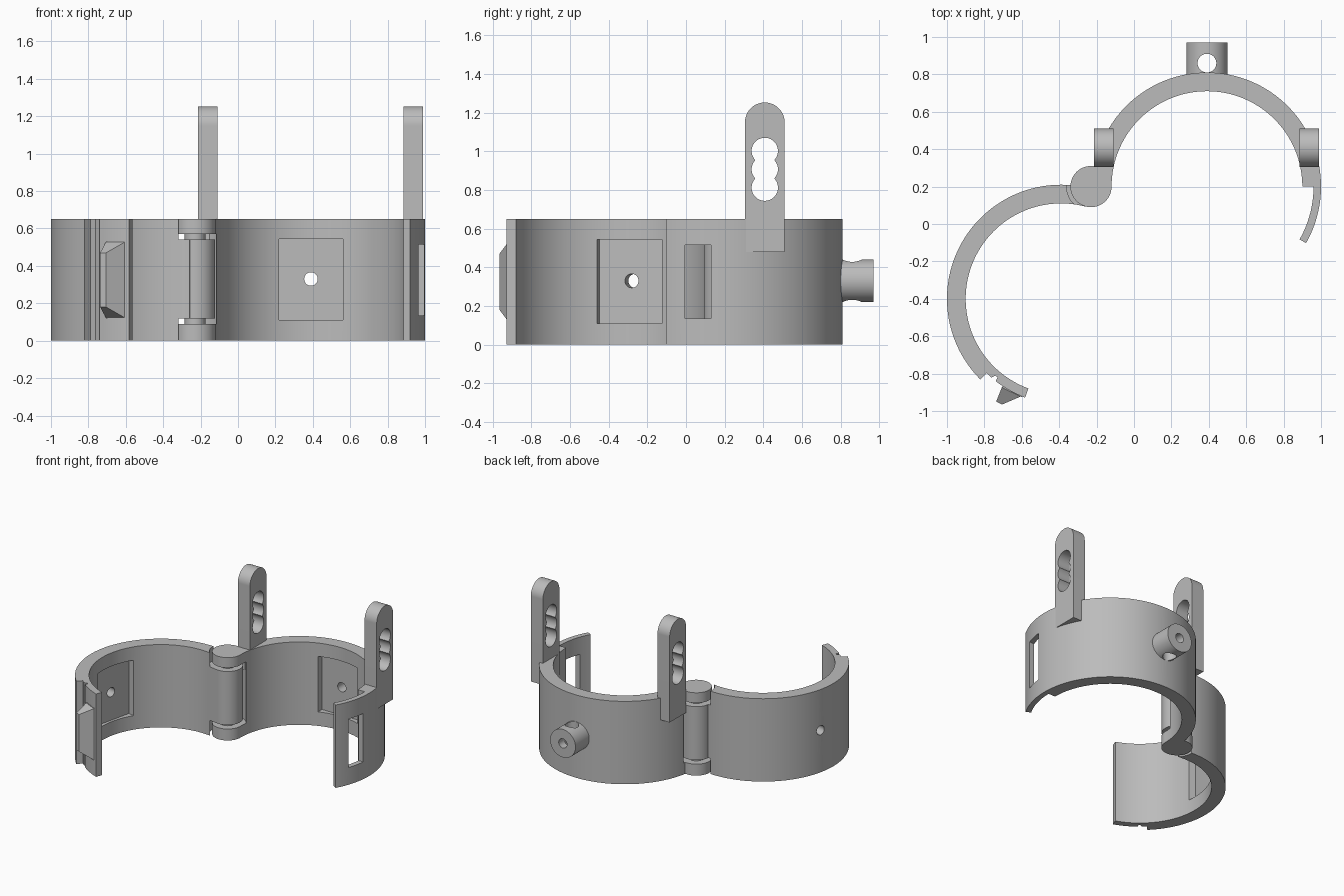
import bpy
import bmesh
from math import cos, sin, radians
from mathutils import Matrix

cube = bpy.data.objects.get("Cube")
if cube:
    bpy.data.objects.remove(cube)

grey = bpy.data.materials.new("plain_grey")
grey.use_nodes = True
COLOUR = (0.5, 0.5, 0.5, 1)
grey.diffuse_color = COLOUR
grey.node_tree.nodes["Principled BSDF"].inputs["Base Color"].default_value = COLOUR

HEIGHT, OUTER, INNER = 0.65, 0.61, 0.51
A = (0.39, 0.20)       # centre of the rear band
B = (-0.39, -0.40)     # centre of the front band
PIN = (-0.23, 0.20)    # hinge axis
MID = 0.33


def arc(centre, r, start, end):
    """Points along an arc, angles in degrees."""
    n = max(2, int(abs(end - start) / 2.5))
    angles = [radians(start + (end - start) * i / n) for i in range(n + 1)]
    return [(centre[0] + r * cos(t), centre[1] + r * sin(t)) for t in angles]


def circle(centre, r):
    return arc(centre, r, 0, 360)[:-1]


def rect(x0, x1, y0, y1):
    return [(x0, y0), (x1, y0), (x1, y1), (x0, y1)]


def loft(name, bottom, top):
    """Solid between two matching rings of 3D points."""
    bm = bmesh.new()
    lo = [bm.verts.new(p) for p in bottom]
    hi = [bm.verts.new(p) for p in top]
    bm.faces.new(lo[::-1])
    bm.faces.new(hi)
    for i in range(len(lo)):
        j = (i + 1) % len(lo)
        bm.faces.new((lo[i], lo[j], hi[j], hi[i]))
    bmesh.ops.recalc_face_normals(bm, faces=bm.faces)
    mesh = bpy.data.meshes.new(name)
    bm.to_mesh(mesh)
    bm.free()
    mesh.materials.append(grey)
    obj = bpy.data.objects.new(name, mesh)
    bpy.context.collection.objects.link(obj)
    return obj


def prism(name, pts, lo, hi, axis="z"):
    place = {"z": lambda a, b, h: (a, b, h),
             "y": lambda a, b, h: (a, h, b),
             "x": lambda a, b, h: (h, a, b)}[axis]
    return loft(name, [place(a, b, lo) for a, b in pts], [place(a, b, hi) for a, b in pts])


def activate(obj):
    bpy.ops.object.select_all(action="DESELECT")
    obj.select_set(True)
    bpy.context.view_layer.objects.active = obj


def combine(obj, others, operation="DIFFERENCE"):
    """Apply booleans and discard the helper solids."""
    for other in others:
        mod = obj.modifiers.new("cut", "BOOLEAN")
        mod.operation, mod.solver, mod.object = operation, "EXACT", other
        activate(obj)
        bpy.ops.object.modifier_apply(modifier=mod.name)
        bpy.data.objects.remove(other)


def pad_cutters(centre, angle):
    """Flat pad recess and screw hole through a band wall, aimed at an angle."""
    recess = prism("pad_cutter", rect(0.3, 0.53, -0.172, 0.172), 0.11, 0.545)
    hole = prism("hole_cutter", circle((0, MID), 0.036), 0.3, 0.8, "x")
    turn = Matrix.Translation((*centre, 0)) @ Matrix.Rotation(radians(angle), 4, "Z")
    for cutter in (recess, hole):
        cutter.data.transform(turn)
    return [recess, hole]


# Rear band with its thin outer latch strip
rear_band = prism("rear_band", arc(A, OUTER, 180, -29.7) + arc(A, 0.57, -29.7, 0)
                  + arc(A, INNER, 0, 180), 0, HEIGHT)
window = prism("window_cutter", rect(0.8, 1.1, -0.005, 0.13), 0.135, 0.515)
knuckle_room = prism("knuckle_cutter", circle(PIN, 0.13), 0.09, 0.57)
combine(rear_band, pad_cutters(A, 90) + [window, knuckle_room])

# Front band with its thin inner latch strip and small groove
front_band = prism("front_band", arc(B, OUTER, 75, 225) + arc(B, 0.562, 225, 228.5)
                   + arc(B, 0.54, 229.5, 231) + arc(B, 0.562, 231.5, 250)
                   + arc(B, INNER, 250, 75), 0, HEIGHT)
room = [prism("end_cutter", circle(PIN, 0.13), lo, hi)
        for lo, hi in ((-0.1, 0.12), (0.54, 0.8))]
combine(front_band, pad_cutters(B, 167) + room)

# Hinge: end knuckles on the rear band, middle knuckle on the front band, one pin
knuckle_outline = arc(PIN, 0.11, 90, 360) + [(-0.12, 0.31)]
end_knuckles = [prism(name, knuckle_outline, lo, hi) for name, lo, hi in
                (("lower_knuckle", 0, 0.09), ("upper_knuckle", 0.57, HEIGHT))]
middle_knuckle = prism("middle_knuckle", circle(PIN, 0.108), 0.12, 0.54)
hinge_pin = prism("hinge_pin", circle(PIN, 0.055), 0.05, 0.6)

# Upright tabs with three overlapping adjustment holes
tabs = []
for name, x0, x1 in (("left_tab", 0.885, 0.99), ("right_tab", -0.215, -0.11)):
    outline = [(0.305, 0.48), (0.51, 0.48)] + arc((0.4075, 1.15), 0.1025, 0, 180)
    tab = prism(name, outline, x0, x1, "x")
    combine(tab, [prism("slot_cutter", circle((0.4075, z), 0.068), x0 - 0.1, x1 + 0.1, "x")
                  for z in (0.812, 0.907, 1.002)])
    tabs.append(tab)

# Rear boss with a cross hole and a lengthwise hole
boss = prism("rear_boss", circle((A[0], MID), 0.11), 0.76, 0.97, "y")
combine(boss, [prism("cross_cutter", circle((A[0], 0.86), 0.05), 0, 0.7),
               prism("bore_cutter", circle((A[0], MID), 0.036), 0.6, 1.1, "y")])

# Wedge-shaped latch hook, narrower towards its tip
base = [(-0.695, -0.85), (-0.59, -0.90), (-0.60, -0.925), (-0.705, -0.875)]
hook = loft("latch_hook",
            [(-0.705, -0.87, 0.12), (-0.60, -0.92, 0.12),
             (-0.60, -0.92, 0.53), (-0.705, -0.87, 0.53)],
            [(-0.737, -0.95, 0.18), (-0.705, -0.965, 0.18),
             (-0.705, -0.965, 0.47), (-0.737, -0.95, 0.47)])
hook_base = prism("latch_hook_base", base, 0.12, 0.53)

for obj in [rear_band, front_band, middle_knuckle, hinge_pin, boss, hook, hook_base,
            *end_knuckles, *tabs]:
    activate(obj)
    bpy.ops.object.shade_smooth_by_angle(angle=radians(30))
